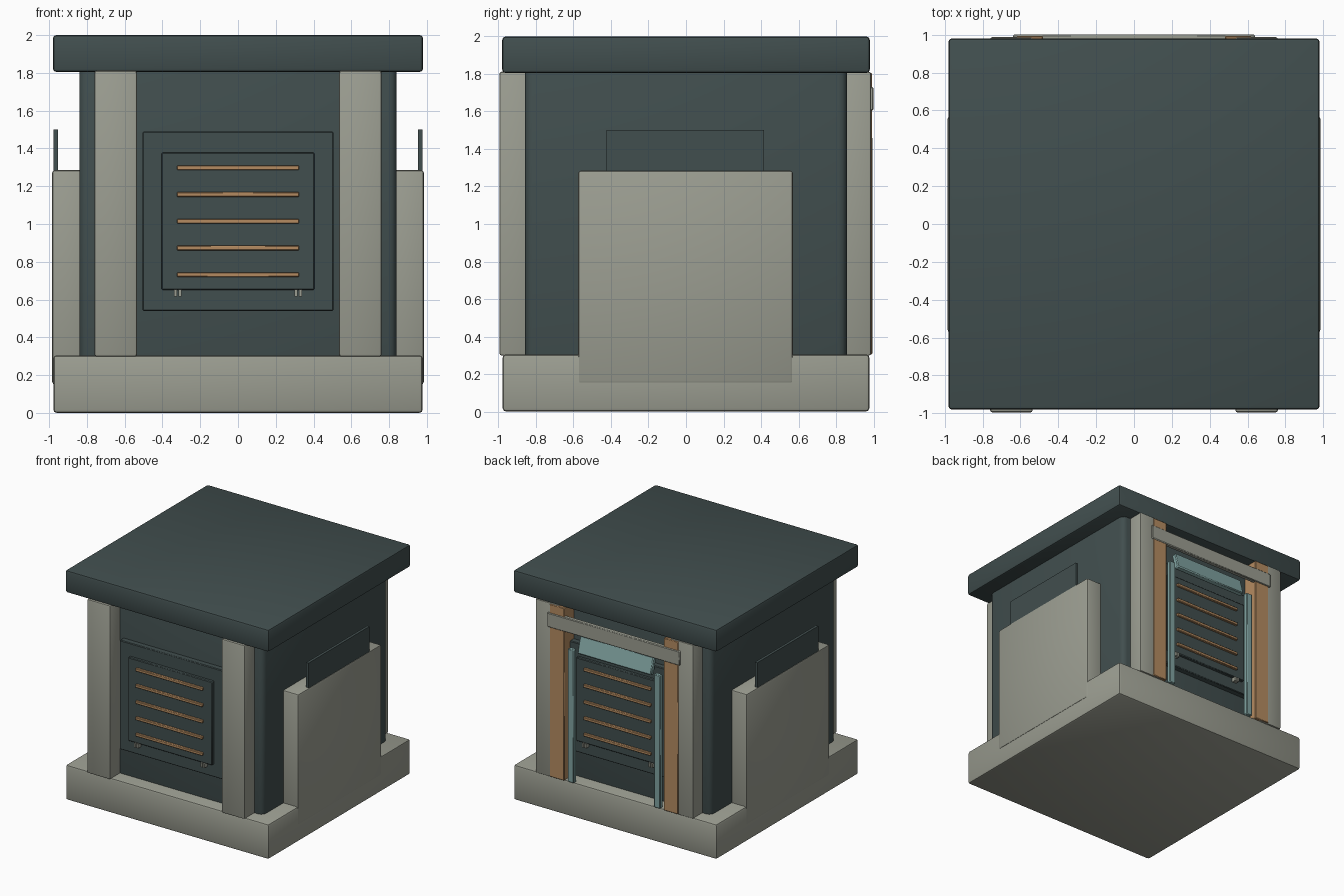
import bpy
from math import radians

old = bpy.data.objects.get("Cube")
if old:
    bpy.data.objects.remove(old, do_unlink=True)


def material(name, rgb):
    m = bpy.data.materials.new(name)
    m.use_nodes = True
    m.diffuse_color = (*rgb, 1)
    bsdf = m.node_tree.nodes["Principled BSDF"]
    bsdf.inputs["Base Color"].default_value = (*rgb, 1)
    bsdf.inputs["Roughness"].default_value = 0.8
    return m


DARK = material("dark slate", (0.053, 0.077, 0.077))
STONE = material("warm grey stone", (0.33, 0.34, 0.285))
WOOD = material("tan wood", (0.46, 0.26, 0.12))
TEAL = material("pale teal", (0.22, 0.37, 0.36))


def box(name, x, y, z, mat, bevel=0.0, segments=2, tilt=0.0):
    """Box from (min, max) ranges on each axis, with optional rounded edges."""
    spans = (x, y, z)
    centre = [(min(s) + max(s)) / 2 for s in spans]
    bpy.ops.mesh.primitive_cube_add(size=1, location=centre)
    ob = bpy.context.object
    ob.name = name
    ob.scale = [max(s) - min(s) for s in spans]
    bpy.ops.object.transform_apply(location=False, rotation=False, scale=True)
    ob.data.materials.append(mat)
    if bevel:
        mod = ob.modifiers.new("rounded edges", "BEVEL")
        mod.width = bevel
        mod.segments = segments
        bpy.ops.object.modifier_apply(modifier=mod.name)
        bpy.ops.object.shade_smooth_by_angle(angle=radians(40))
    ob.rotation_euler.x = tilt
    return ob


def span(centre, size):
    return (centre - size / 2, centre + size / 2)


# Main masses: plinth, body and roof slab
box("plinth", (-0.978, 0.978), (-0.978, 0.978), (0, 0.305), STONE, 0.018)
box("body", (-0.84, 0.84), (-0.858, 0.858), (0.26, 1.85), DARK, 0.045, 3)
box("roof", (-0.98, 0.98), (-0.98, 0.98), (1.805, 2), DARK, 0.018)

# Corner posts on front and back
for sx, side in ((1, "left"), (-1, "right")):
    for sy, face, depth in ((-1, "front", 0.995), (1, "back", 0.987)):
        box(f"{face}_{side}_post", (sx * 0.535, sx * 0.76),
            (sy * 0.8, sy * depth), (0.298, 1.812), STONE, 0.012)

    # Side buttress with a thin upright plate behind its top edge
    box(f"{side}_buttress", (sx * 0.78, sx * 0.984), (-0.575, 0.57),
        (0.15, 1.285), STONE, 0.015)
    box(f"{side}_plate", (sx * 0.953, sx * 0.977), (-0.425, 0.415),
        (1.2, 1.5), DARK)

    # Timber boards and slim rails on the back
    box(f"back_{side}_board", (sx * 0.48, sx * 0.62), (0.84, 0.993),
        (0.303, 1.806), WOOD, 0.005, 1)
    box(f"back_{side}_rail", (sx * 0.385, sx * 0.445), (0.955, 0.994),
        (0.305, 1.465), TEAL, 0.006, 1)

# Slatted vent panel on front and back
for sy, face in ((-1, "front"), (1, "back")):
    box(f"{face}_panel_frame", (-0.505, 0.505), (sy * 0.84, sy * 0.908),
        (0.54, 1.49), DARK, 0.006, 1)
    box(f"{face}_panel", (-0.405, 0.405), (sy * 0.87, sy * 0.935),
        (0.65, 1.378), DARK, 0.006, 1)
    for i in range(5):
        box(f"{face}_slat_{i + 1}", (-0.323, 0.323), (sy * 0.92, sy * 0.955),
            span(0.732 + i * 0.1415, 0.025), WOOD, 0.004, 1)
    # Paired catch tabs below the panel
    for sx in (-1, 1):
        for off in (-0.012, 0.012):
            box(f"{face}_catch", span(sx * 0.32 + off, 0.016),
                (sy * 0.9, sy * 0.945), (0.615, 0.652), STONE)

# Tilted hood and crossbeam on the back
box("back_hood", (-0.355, 0.355), span(0.95, 0.045), span(1.51, 0.15),
    TEAL, 0.008, 1, radians(15))
box("back_crossbeam", (-0.64, 0.64), (0.96, 1.0), (1.605, 1.73),
    STONE, 0.006, 1)
